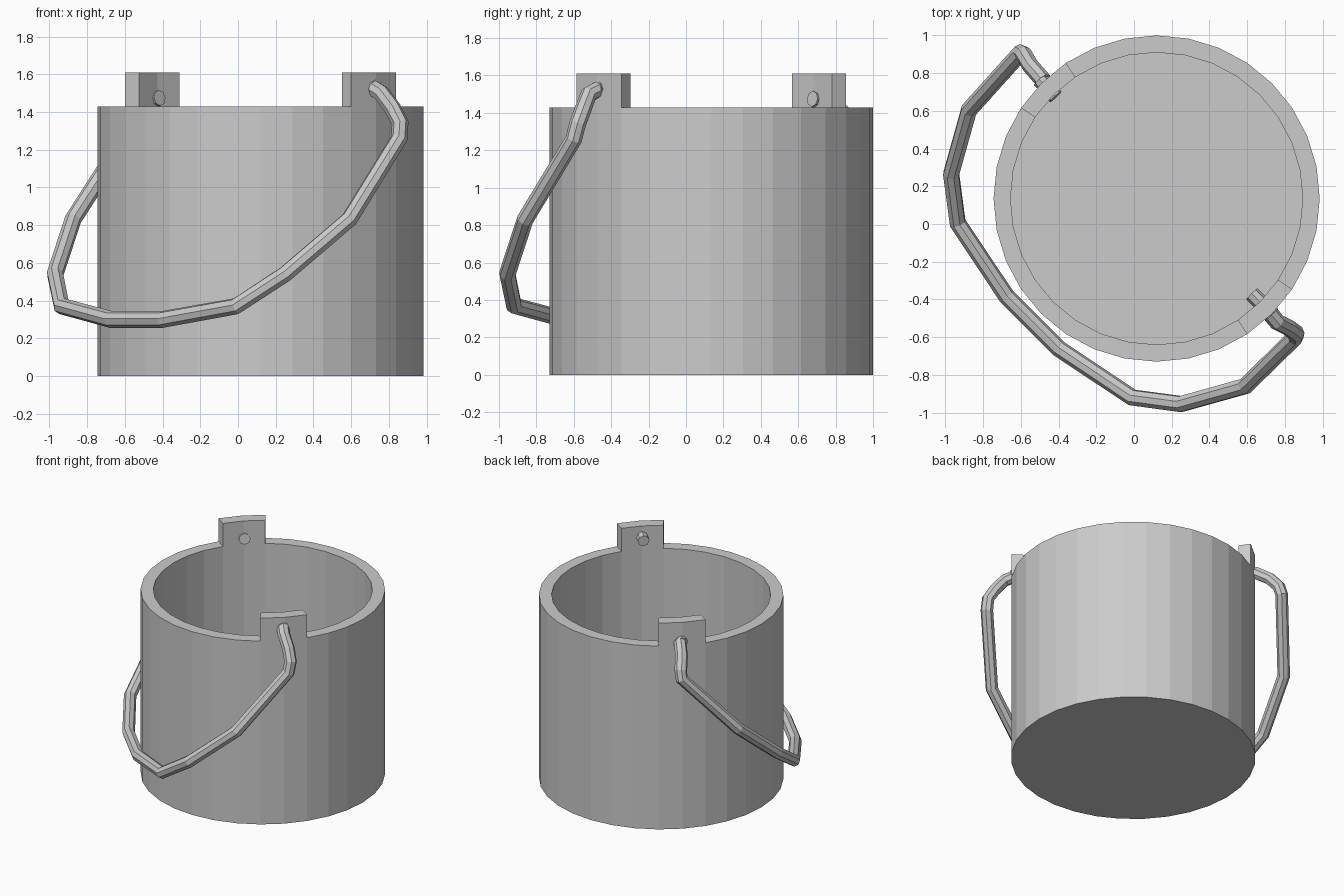
import bpy, bmesh
from math import cos, sin, pi
from mathutils import Vector

cube = bpy.data.objects.get("Cube")
if cube:
    bpy.data.objects.remove(cube, do_unlink=True)

grey = bpy.data.materials.new("plain grey")
grey.use_nodes = True
color = (0.6, 0.6, 0.6, 1)
grey.diffuse_color = color
grey.node_tree.nodes["Principled BSDF"].inputs["Base Color"].default_value = color

CENTRE = Vector((0.12, 0.135, 0))
SIDES, OUTER, INNER = 32, 0.865, 0.775
FLOOR, RIM, EAR_TOP = 0.09, 1.43, 1.61
EAR_SEGMENTS = (11, 12, 27, 28)


def ring(bm, radius, z):
    return [bm.verts.new(CENTRE + Vector((radius * cos(2 * pi * i / SIDES),
                                          radius * sin(2 * pi * i / SIDES), z)))
            for i in range(SIDES)]


# Bucket: floor, thick wall and two raised ears in one shell
bm = bmesh.new()
rings = [ring(bm, OUTER, 0), ring(bm, OUTER, RIM), ring(bm, INNER, RIM), ring(bm, INNER, FLOOR)]
bm.faces.new(rings[0][::-1])
bm.faces.new(rings[3])
ear_faces = []
for lower, upper in zip(rings, rings[1:]):
    for i in range(SIDES):
        j = (i + 1) % SIDES
        face = bm.faces.new((lower[i], lower[j], upper[j], upper[i]))
        if lower is rings[1] and i in EAR_SEGMENTS:
            ear_faces.append(face)
raised = bmesh.ops.extrude_face_region(bm, geom=ear_faces)["geom"]
bmesh.ops.delete(bm, geom=[f for f in ear_faces if f.is_valid], context='FACES_ONLY')
bmesh.ops.translate(bm, vec=(0, 0, EAR_TOP - RIM),
                    verts=[v for v in raised if isinstance(v, bmesh.types.BMVert)])
bmesh.ops.recalc_face_normals(bm, faces=bm.faces)
mesh = bpy.data.meshes.new("bucket")
bm.to_mesh(mesh)
bm.free()
mesh.materials.append(grey)
bpy.context.collection.objects.link(bpy.data.objects.new("bucket", mesh))


# Handle and pivots: eight-sided tubes along bent paths
def tube(name, points, radius):
    curve = bpy.data.curves.new(name, 'CURVE')
    curve.dimensions = '3D'
    curve.bevel_depth = radius
    curve.bevel_resolution = 2
    curve.use_fill_caps = True
    spline = curve.splines.new('POLY')
    spline.points.add(len(points) - 1)
    for point, co in zip(spline.points, points):
        point.co = (*co, 1)
    spline.use_smooth = False
    curve.materials.append(grey)
    obj = bpy.data.objects.new(name, curve)
    bpy.context.collection.objects.link(obj)
    bpy.ops.object.select_all(action='DESELECT')
    obj.select_set(True)
    bpy.context.view_layer.objects.active = obj
    bpy.ops.object.convert(target='MESH')


def mirrored(p):
    return (p[1] - CENTRE.y + CENTRE.x, p[0] - CENTRE.x + CENTRE.y, p[2])


half = [(0.59, -0.86, 0.83), (0.25, -0.955, 0.54), (-0.01, -0.92, 0.37), (-0.4, -0.66, 0.30)]
front_end = [(0.71, -0.46, 1.53), (0.76, -0.52, 1.5), (0.82, -0.55, 1.42),
             (0.86, -0.58, 1.34), (0.855, -0.6, 1.26)]
back_end = [(-0.6, 0.91, 1.26), (-0.585, 0.9, 1.32), (-0.55, 0.84, 1.4), (-0.48, 0.76, 1.46)]
tube("handle", front_end + half + [mirrored(p) for p in reversed(half)] + back_end, 0.045)
tube("front_pivot", [(0.625, -0.37, 1.52), (0.735, -0.48, 1.53)], 0.042)
tube("back_pivot", [(-0.415, 0.675, 1.475), (-0.5, 0.765, 1.46)], 0.042)
